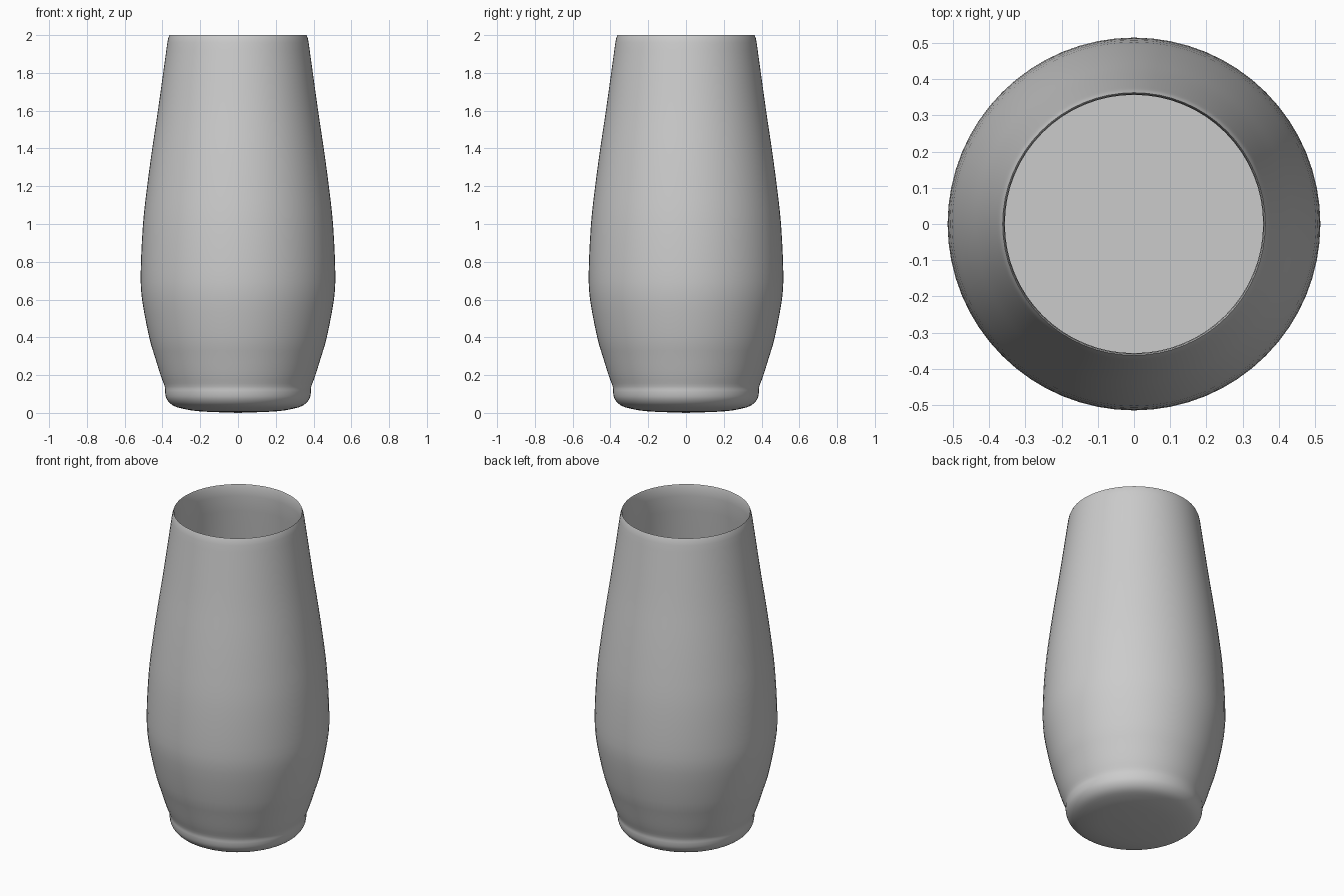
import bpy, bmesh, math
from mathutils import Vector

SIDES = 64

if "Cube" in bpy.data.objects:
    bpy.data.objects.remove(bpy.data.objects["Cube"])

grey = bpy.data.materials.new("light grey")
grey.use_nodes = True
colour = (0.6, 0.6, 0.6, 1)
grey.diffuse_color = colour
grey.node_tree.nodes["Principled BSDF"].inputs["Base Color"].default_value = colour


def smooth_path(points, steps=3):
    """Catmull-Rom curve through (radius, height) points."""
    p = [Vector(q) for q in points]
    p = [2 * p[0] - p[1]] + p + [2 * p[-1] - p[-2]]
    path = []
    for a, b, c, d in zip(p, p[1:], p[2:], p[3:]):
        for i in range(steps):
            t = i / steps
            path.append(0.5 * (2 * b + (c - a) * t + (2 * a - 5 * b + 4 * c - d) * t**2
                               + (3 * b - a - 3 * c + d) * t**3))
    return path + [p[-2]]


def lathe(name, profile):
    bm = bmesh.new()
    verts = [bm.verts.new((r, 0, z)) for r, z in profile]
    edges = [bm.edges.new(pair) for pair in zip(verts, verts[1:])]
    bmesh.ops.spin(bm, geom=verts + edges, cent=(0, 0, 0), axis=(0, 0, 1),
                   angle=math.tau, steps=SIDES, use_merge=True)
    bmesh.ops.remove_doubles(bm, verts=bm.verts, dist=0.0005)
    bmesh.ops.recalc_face_normals(bm, faces=bm.faces)
    mesh = bpy.data.meshes.new(name)
    bm.to_mesh(mesh)
    bm.free()
    mesh.materials.append(grey)
    obj = bpy.data.objects.new(name, mesh)
    bpy.context.collection.objects.link(obj)
    bpy.ops.object.select_all(action="DESELECT")
    obj.select_set(True)
    bpy.context.view_layer.objects.active = obj
    bpy.ops.object.shade_smooth_by_angle(angle=math.radians(60))
    return obj


# Slightly domed base and rounded foot
foot = [(0, 0), (0.2, 0.008), (0.3, 0.024), (0.35, 0.043), (0.378, 0.075), (0.386, 0.11)]
# Swelling body that tapers to the neck
body = [(0.388, 0.14), (0.41, 0.2), (0.441, 0.3), (0.47, 0.4), (0.508, 0.6), (0.515, 0.75),
        (0.503, 1.0), (0.481, 1.2), (0.454, 1.4), (0.424, 1.6), (0.392, 1.83), (0.374, 1.96)]
outside = smooth_path(foot + body)
# Rounded lip, then the inner wall and floor
lip = [(0.369, 1.985), (0.363, 2.0), (0.359, 1.985), (0.357, 1.93)]
inside = [(r - 0.022, z) for r, z in reversed(body[1:-1])] + [(0.362, 0.12), (0.36, 0.07)]
floor = [(0.2, 0.07), (0, 0.07)]

lathe("vase", outside + lip + smooth_path(inside) + floor)
